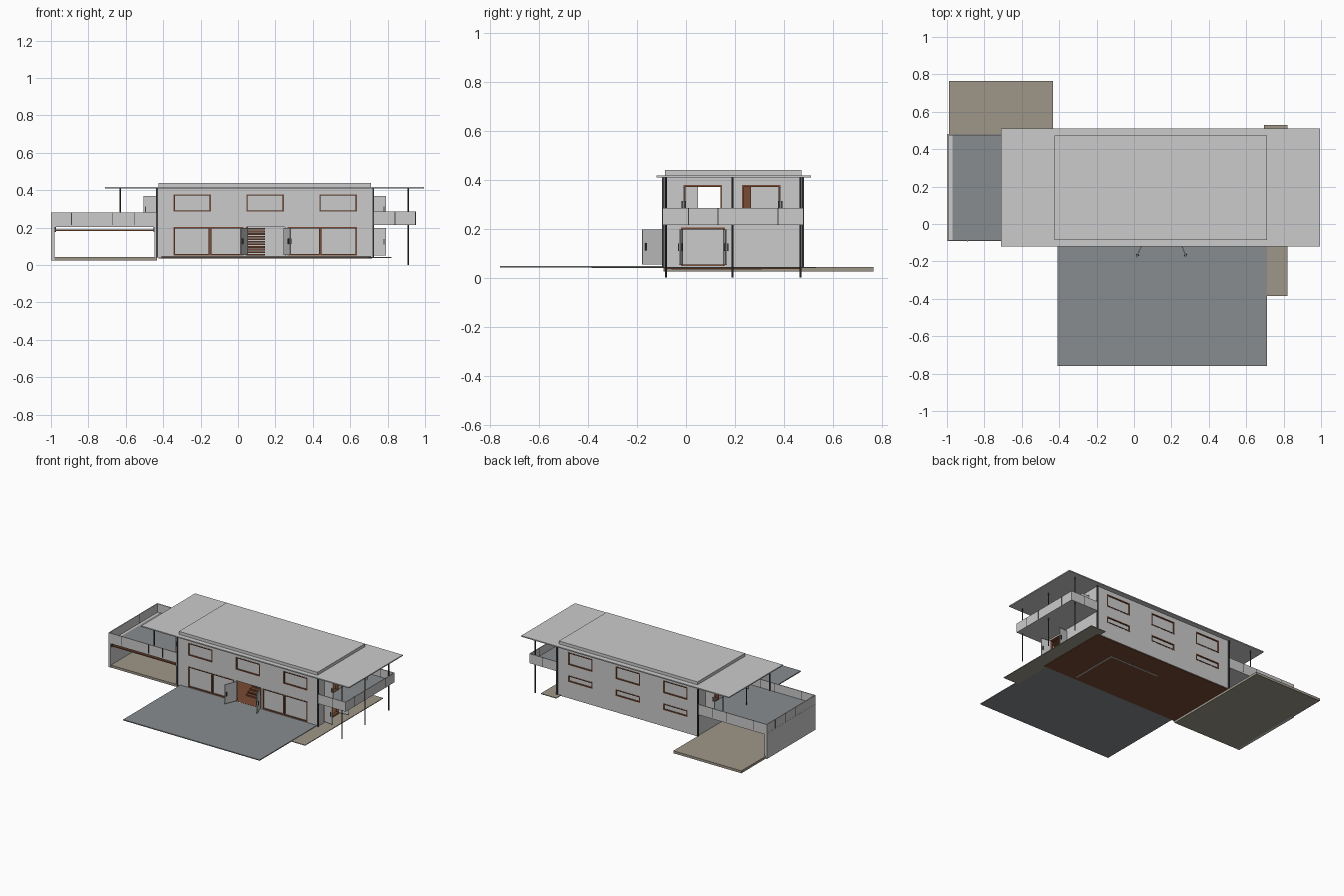
import bpy, bmesh, math
from mathutils import Matrix, Vector

if "Cube" in bpy.data.objects:
    bpy.data.objects.remove(bpy.data.objects["Cube"])


def material(name, rgb):
    m = bpy.data.materials.new(name)
    m.diffuse_color = (*rgb, 1)
    m.use_nodes = True
    m.node_tree.nodes["Principled BSDF"].inputs["Base Color"].default_value = m.diffuse_color
    return m


WALL = material("pale_grey_render", (0.60, 0.60, 0.60))
PAVE = material("slate_paving", (0.245, 0.262, 0.272))
SAND = material("sand_paving", (0.345, 0.31, 0.25))
WOOD = material("brown_wood", (0.19, 0.07, 0.033))
DARK = material("dark_metal", (0.055, 0.055, 0.06))


def finish(name, bm, mat):
    me = bpy.data.meshes.new(name)
    bm.to_mesh(me)
    bm.free()
    me.materials.append(mat)
    ob = bpy.data.objects.new(name, me)
    bpy.context.collection.objects.link(ob)
    return ob


def box(name, x, y, z, mat):
    """Box from (min, max) ranges."""
    bm = bmesh.new()
    bmesh.ops.create_cube(bm, size=1)
    for v in bm.verts:
        v.co = Vector([r[0] if c < 0 else r[1] for c, r in zip(v.co, (x, y, z))])
    return finish(name, bm, mat)


def panel(name, axis, pos, u, z, holes, t, mat):
    """Upright sheet centred on axis=pos with rectangular holes (u0, u1, z0, z1)."""
    bm = bmesh.new()
    us = sorted({*u, *[h[0] for h in holes], *[h[1] for h in holes]})
    zs = sorted({*z, *[h[2] for h in holes], *[h[3] for h in holes]})
    place = (lambda a, b: (a, pos, b)) if axis == "y" else (lambda a, b: (pos, a, b))
    grid = {(a, b): bm.verts.new(place(a, b)) for a in us for b in zs}
    for a0, a1 in zip(us, us[1:]):
        for b0, b1 in zip(zs, zs[1:]):
            ca, cb = (a0 + a1) / 2, (b0 + b1) / 2
            if not any(h[0] < ca < h[1] and h[2] < cb < h[3] for h in holes):
                bm.faces.new([grid[k] for k in ((a0, b0), (a1, b0), (a1, b1), (a0, b1))])
    loose = [v for v in bm.verts if not v.link_faces]
    bmesh.ops.delete(bm, geom=loose, context="VERTS")
    ob = finish(name, bm, mat)
    mod = ob.modifiers.new("thickness", "SOLIDIFY")
    mod.thickness, mod.offset = t, 0
    return ob


def frame(name, axis, pos, h, pane=True, w=0.007):
    """Wooden frame around an opening, with an optional pane."""
    inner = (h[0] + w, h[1] - w, h[2] + w, h[3] - w)
    panel(name + "_frame", axis, pos, h[:2], h[2:], [inner], 0.024, WOOD)
    if pane:
        panel(name + "_pane", axis, pos, inner[:2], inner[2:], [], 0.006, WALL)


def post(name, x, y, z0, z1, r=0.004):
    bm = bmesh.new()
    bmesh.ops.create_cone(bm, cap_ends=True, segments=10, radius1=r, radius2=r, depth=z1 - z0,
                          matrix=Matrix.Translation((x, y, (z0 + z1) / 2)))
    finish(name, bm, DARK)


def leaf(name, x, y, angle, length, z0, z1):
    """Open door leaf hinged at (x, y), with a handle on both sides."""
    zm, h = (z0 + z1) / 2, 0.015
    for part, rx, ry, rz, mat in (
            ("", (0, length), (-0.003, 0.003), (z0, z1), WALL),
            ("_handle", (length * 0.82, length * 0.9), (-0.009, 0.009), (zm - h, zm + h), DARK)):
        ob = box(name + part, rx, ry, rz, mat)
        ob.data.transform(Matrix.Translation((x, y, 0)) @ Matrix.Rotation(math.radians(angle), 4, "Z"))


X0, X1, Y0, Y1 = -0.43, 0.72, -0.09, 0.475
T = 0.02

# Ground surfaces
box("front_plaza", (-0.41, 0.71), (-0.76, Y0), (0.041, 0.048), PAVE)
box("side_patio", (0.695, 0.82), (-0.385, 0.53), (0.039, 0.044), SAND)
box("carport_floor", (-0.99, -0.432), (-0.09, 0.765), (0.025, 0.043), SAND)

# Floors and roof
box("ground_floor", (X0 + 0.004, X1 - 0.004), (Y0 + 0.004, Y1 - 0.004), (0.036, 0.049), WOOD)
box("upper_floor", (X0 + T, X1 - T), (Y0 + T, Y1 - T), (0.21, 0.222), WOOD)
box("roof_plate", (-0.71, 0.995), (-0.12, 0.51), (0.41, 0.418), WALL)
box("roof_cap", (-0.425, 0.712), (-0.085, 0.472), (0.418, 0.44), WALL)

# Front and back walls
uppers = [(a, a + 0.2, 0.285, 0.378) for a in (-0.345, 0.045, 0.435)]
shops = [(-0.345, -0.15, 0.051, 0.203), (-0.15, 0.03, 0.051, 0.203),
         (0.265, 0.44, 0.051, 0.203), (0.44, 0.635, 0.051, 0.203)]
entry = (0.045, 0.25, 0.048, 0.203)
slots = [(a, a + 0.2, 0.16, 0.207) for a in (-0.345, 0.045, 0.435)]
panel("front_wall", "y", Y0 + T / 2, (X0, X1), (0.04, 0.41), uppers + shops + [entry], T, WALL)
panel("back_wall", "y", Y1 - T / 2, (X0, X1), (0.04, 0.41), uppers + slots, T, WALL)
for i, h in enumerate(uppers):
    frame(f"front_upper_window_{i}", "y", Y0 + T / 2, h)
    frame(f"back_upper_window_{i}", "y", Y1 - T / 2, h)
for i, h in enumerate(shops):
    frame(f"shop_window_{i}", "y", Y0 + T / 2, h)
for i, h in enumerate(slots):
    frame(f"back_lower_window_{i}", "y", Y1 - T / 2, h)

# Side walls with balcony doorways
doors = [(-0.01, 0.147, 0.222, 0.378), (0.228, 0.385, 0.222, 0.378)]
side_door = (-0.02, 0.16, 0.048, 0.205)
ends = (Y0 + T, Y1 - T)
panel("right_wall", "x", X1 - T / 2, ends, (0.04, 0.41), doors + [side_door], T, WALL)
panel("left_wall", "x", X0 + T / 2, ends, (0.04, 0.41), doors, T, WALL)
frame("side_door", "x", X1 - T / 2, side_door, False)
for i, h in enumerate(doors):
    frame(f"right_balcony_door_{i}", "x", X1 - T / 2, h, False)
    frame(f"left_terrace_door_{i}", "x", X0 + T / 2, h, False)
    hinge = h[0] if i == 0 else h[1]
    leaf(f"right_balcony_leaf_{i}", X1, hinge, 0, 0.07, 0.226, 0.37)
    leaf(f"left_terrace_leaf_{i}", X0, hinge, 180, 0.075, 0.226, 0.37)

# Open double doors on the ground floor
leaf("entry_leaf_left", 0.05, Y0, -112, 0.095, 0.055, 0.198)
leaf("entry_leaf_right", 0.245, Y0, -68, 0.095, 0.055, 0.198)
leaf("side_leaf_front", X1, -0.015, -8, 0.072, 0.052, 0.198)
leaf("side_leaf_back", X1, 0.155, 8, 0.072, 0.052, 0.198)

# Interior partitions and open-tread stair
box("ground_partition_back", (0.05, 0.45), (0.3, 0.31), (0.034, 0.21), WALL)
box("ground_partition_side", (0.45, 0.46), (-0.06, 0.31), (0.034, 0.21), WALL)
panel("upper_partition", "x", 0.15, ends, (0.222, 0.41), [(0.05, 0.15, 0.222, 0.378)], 0.01, WALL)
box("inner_door", (0.156, 0.162), (0.225, 0.265), (0.222, 0.378), WOOD)
for i in range(11):
    y, z = 0.02 + i * 0.022, 0.06 + i * 0.0138
    box(f"stair_tread_{i}", (0.05, 0.145), (y, y + 0.026), (z - 0.009, z), WOOD)

# Dark corner uprights
for x in (X0 - 0.003, X1 + 0.003):
    for y in (Y0 - 0.003, Y1 + 0.003):
        box("corner_upright", (x - 0.005, x + 0.005), (y - 0.005, y + 0.005), (0.04, 0.41), DARK)

# Carport wall, terrace roof and raised slatted door
box("carport_side_wall", (-1.0, -0.98), (-0.092, 0.48), (0.025, 0.205), WALL)
box("carport_inner_jamb", (-0.446, -0.432), (-0.092, -0.08), (0.043, 0.205), WALL)
box("terrace_slab", (-1.0, X0), (-0.092, 0.48), (0.203, 0.215), WALL)
box("terrace_deck", (-0.97, X0), (-0.086, 0.474), (0.215, 0.219), PAVE)
for i in range(8):
    y = -0.085 + i * 0.024
    box(f"raised_door_slat_{i}", (-0.975, -0.45), (y, y + 0.021), (0.181, 0.189), WOOD)
for x in (-0.977, -0.45):
    box("raised_door_rail", (x - 0.003, x + 0.003), (-0.088, 0.11), (0.178, 0.203), DARK)

# Right balcony
box("balcony_slab", (X1, 0.95), (-0.095, 0.48), (0.215, 0.223), WALL)
box("balcony_deck", (X1, 0.943), (-0.088, 0.473), (0.223, 0.226), PAVE)


def parapet(name, xi, xo, ya, yb, z0, z1, fx, fy):
    """Three thin parapet sheets with narrow dark joints."""
    s = 0.003 if xo > xi else -0.003
    box(name + "_front", sorted((xi, xo)), (ya, ya + 0.006), (z0, z1), WALL)
    box(name + "_back", sorted((xi, xo)), (yb - 0.006, yb), (z0, z1), WALL)
    box(name + "_side", sorted((xo - 2 * s, xo)), (ya + 0.006, yb - 0.006), (z0, z1), WALL)
    for x in fx:
        for y in (ya + 0.003, yb - 0.003):
            box(name + "_joint", (x - 0.002, x + 0.002), (y - 0.004, y + 0.004), (z0, z1), DARK)
    for y in fy:
        box(name + "_joint", (xo - s - 0.004, xo - s + 0.004), (y - 0.002, y + 0.002), (z0, z1), DARK)


parapet("terrace_parapet", X0, -0.999, -0.092, 0.48, 0.215, 0.28, (-0.89, -0.67, -0.555), (0.14, 0.26, 0.38))
parapet("balcony_parapet", X1, 0.95, -0.095, 0.48, 0.215, 0.285, (0.84,), (0.01, 0.13, 0.375))

# Slender roof posts
for i, y in enumerate((-0.082, 0.19, 0.468)):
    post(f"balcony_post_{i}", 0.91, y, 0.0, 0.41)
    post(f"terrace_post_{i}", -0.63, y, 0.215, 0.41)
